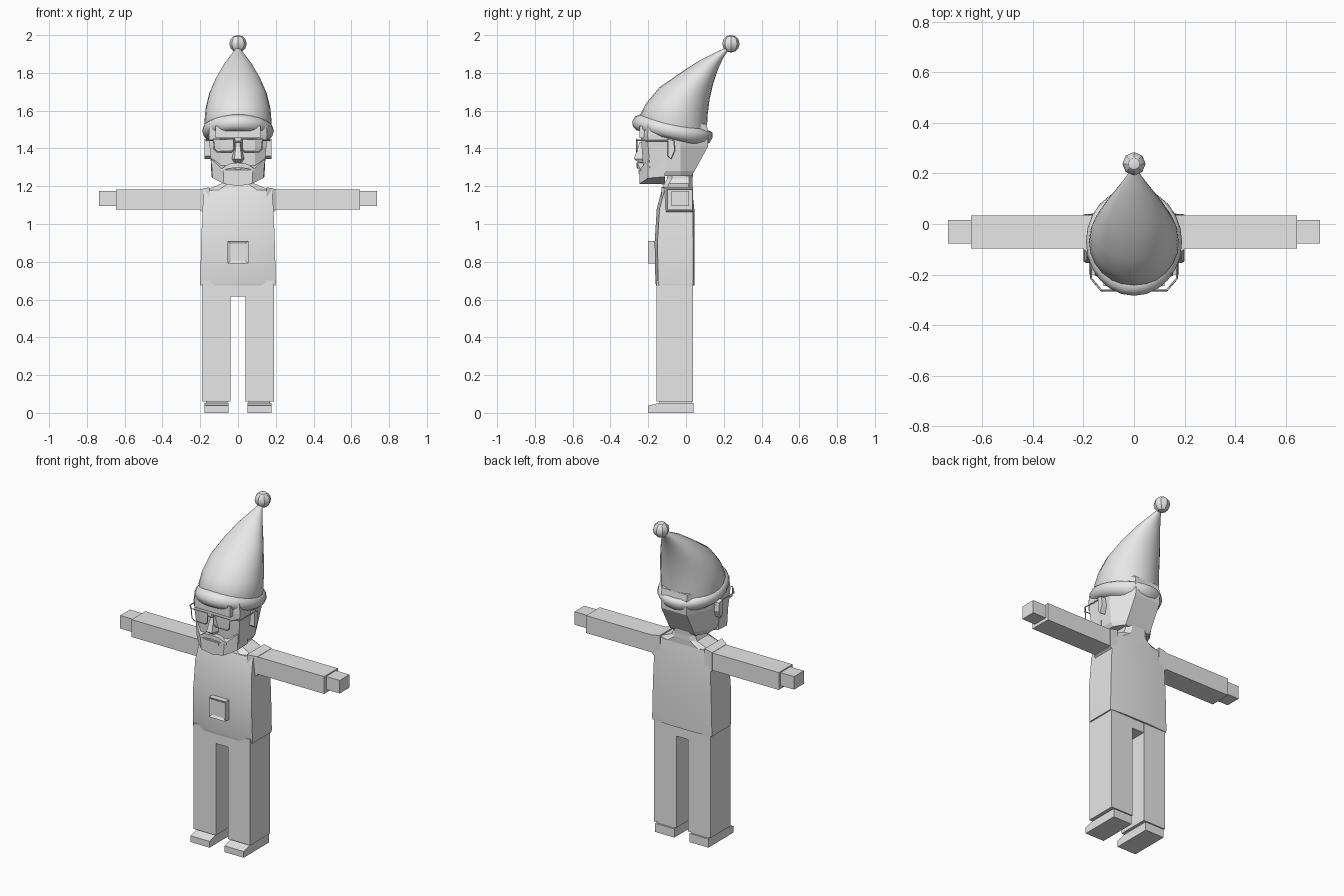
import bpy, bmesh, math
from mathutils import Vector

if "Cube" in bpy.data.objects:
    bpy.data.objects.remove(bpy.data.objects["Cube"])

grey = bpy.data.materials.new("plain_grey")
grey.diffuse_color = (0.8, 0.8, 0.8, 1)
grey.use_nodes = True
grey.node_tree.nodes["Principled BSDF"].inputs["Base Color"].default_value = grey.diffuse_color


def finish(name, bm, smooth=None):
    bmesh.ops.recalc_face_normals(bm, faces=bm.faces)
    mesh = bpy.data.meshes.new(name)
    bm.to_mesh(mesh)
    bm.free()
    mesh.materials.append(grey)
    ob = bpy.data.objects.new(name, mesh)
    bpy.context.collection.objects.link(ob)
    if smooth:
        bpy.ops.object.select_all(action='DESELECT')
        ob.select_set(True)
        bpy.context.view_layer.objects.active = ob
        bpy.ops.object.shade_smooth_by_angle(angle=math.radians(smooth))
    return ob


def loft(name, rings, loop=False, smooth=None):
    """Skin a list of equal-length rings; cap the ends unless it loops."""
    bm = bmesh.new()
    vs = [[bm.verts.new(p) for p in r] for r in rings]
    n = len(vs[0])
    for i in range(len(vs) if loop else len(vs) - 1):
        a, b = vs[i], vs[(i + 1) % len(vs)]
        for j in range(n):
            k = (j + 1) % n
            bm.faces.new((a[j], a[k], b[k], b[j]))
    if not loop:
        bm.faces.new(vs[0])
        bm.faces.new(vs[-1])
    return finish(name, bm, smooth)


def box(name, x, y, z):
    return loft(name, [[(x[0], y[0], h), (x[1], y[0], h), (x[1], y[1], h), (x[0], y[1], h)] for h in z])


def section(half, z):
    """Mirrored horizontal outline from right-hand (x, y) points, front to back."""
    return [(x, y, z) for x, y in half] + [(-x, y, z) for x, y in reversed(half)]


def prism(name, profile, x0, x1):
    """Side profile of (y, z) points extruded along x."""
    return loft(name, [[(x, y, z) for y, z in profile] for x in (x0, x1)])


def wire(name, paths, r=0.004):
    cu = bpy.data.curves.new(name, 'CURVE')
    cu.dimensions = '3D'
    cu.bevel_depth = r
    cu.bevel_resolution = 0
    for pts, cyc in paths:
        sp = cu.splines.new('POLY')
        sp.points.add(len(pts) - 1)
        for p, c in zip(sp.points, pts):
            p.co = (*c, 1)
        sp.use_cyclic_u = cyc
    cu.materials.append(grey)
    ob = bpy.data.objects.new(name, cu)
    bpy.context.collection.objects.link(ob)


# Shirt body and sloped shoulders with neck
loft("torso", [section([(0.10, f), (w, f + 0.015), (w, b - 0.008), (0.10, b)], z) for z, w, f, b in (
    (0.675, 0.198, -0.158, 0.045), (0.69, 0.2, -0.162, 0.046), (0.90, 0.195, -0.166, 0.046),
    (1.08, 0.188, -0.155, 0.044), (1.18, 0.18, -0.128, 0.032))], smooth=30)
loft("neck", [section([(w * 0.6, f), (w, f + 0.025), (w, b - 0.02), (w * 0.6, b)], z) for z, w, f, b in (
    (1.175, 0.18, -0.127, 0.032), (1.215, 0.085, -0.115, 0.035), (1.24, 0.075, -0.10, 0.035),
    (1.30, 0.075, -0.10, 0.04))])

# Buckle plate: raised block with a recessed centre
bm = bmesh.new()
bmesh.ops.create_cube(bm, size=1)
for v in bm.verts:
    v.co = (v.co.x * 0.11, -0.178 + v.co.y * 0.044, 0.85 + v.co.z * 0.12)
bm.normal_update()
front = [f for f in bm.faces if f.normal.y < -0.9]
bmesh.ops.inset_region(bm, faces=front, thickness=0.02)
bmesh.ops.translate(bm, verts=front[0].verts, vec=(0, 0.008, 0))
finish("buckle_plate", bm)

# Trousers, shoes, sleeves and hands
box("trouser_seat", (-0.05, 0.05), (-0.153, 0.035), (0.615, 0.70))
for s, side in ((1, "right"), (-1, "left")):
    box(side + "_leg", (s * 0.04, s * 0.19), (-0.155, 0.036), (0.06, 0.70))
    box(side + "_ankle", (s * 0.055, s * 0.17), (-0.14, 0.03), (0.04, 0.07))
    prism(side + "_shoe", [(-0.2, 0), (0.04, 0), (0.04, 0.052), (-0.145, 0.052), (-0.2, 0.038)],
          s * 0.05, s * 0.178)
    box(side + "_arm", (s * 0.15, s * 0.645), (-0.097, 0.034), (1.077, 1.182))
    box(side + "_hand", (s * 0.64, s * 0.735), (-0.077, 0.016), (1.096, 1.175))
    # Tapered shoulder seam around the sleeve root
    loft(side + "_shoulder", [[(s * x, a, z0), (s * x, b, z0), (s * x, b, z1), (s * x, a, z1)]
         for x, a, b, z0, z1 in ((0.15, -0.13, 0.036, 1.04, 1.195), (0.2, -0.1, 0.036, 1.072, 1.184))])

# Head, narrowing toward the nape
loft("head", [section([(0.09, f), (w, f + 0.035), (w, -0.03), (0.085, b)], z) for z, w, f, b in (
    (1.255, 0.125, -0.215, 0.03), (1.28, 0.138, -0.225, 0.045), (1.41, 0.15, -0.235, 0.116),
    (1.47, 0.155, -0.238, 0.118), (1.53, 0.15, -0.235, 0.11))])

# Jaw beard with a shallow pointed underside
half = [(0.0, -0.246), (0.075, -0.246), (0.135, -0.2), (0.14, -0.11), (0.0, -0.11)]
low = (1.2, 1.213, 1.243, 1.25, 1.21)
high = (1.285, 1.285, 1.345, 1.385, 1.30)


def jaw(zs, k):
    right = [(x * k, y, z) for (x, y), z in zip(half, zs)]
    return right + [(-x, y, z) for x, y, z in reversed(right[1:-1])]


loft("beard", [jaw(low, 1.0), jaw(high, 1.05)])

# Hair fringe, nose, moustache and lip
box("hair_fringe", (-0.12, 0.12), (-0.246, -0.2), (1.455, 1.52))
loft("nose", [[(-w, -0.225, z), (-w * 0.55, y, z), (w * 0.55, y, z), (w, -0.225, z)] for z, w, y in (
    (1.325, 0.022, -0.25), (1.345, 0.034, -0.276), (1.435, 0.016, -0.245))])
box("lip", (-0.045, 0.045), (-0.251, -0.23), (1.268, 1.282))
for s, side in ((1, "right"), (-1, "left")):
    loft(side + "_moustache", [[(s * x, -0.225, z0), (s * x, y, z0), (s * x, y, z1), (s * x, -0.225, z1)]
         for x, y, z0, z1 in ((0, -0.262, 1.30, 1.325), (0.05, -0.256, 1.293, 1.318),
                              (0.09, -0.242, 1.28, 1.29))])
    # Ear flaring outward
    loft(side + "_ear", [[(s * x, a, 1.36), (s * x, b, 1.345), (s * x, b + 0.02, 1.39),
                          (s * x, b + 0.015, 1.44), (s * x, a, 1.45)]
         for x, a, b in ((0.13, -0.1, -0.075), (0.178, -0.095, -0.08))])

# Spectacles: two lens rims, bridge and folded arms
paths = [([(-0.02, -0.264, 1.435), (0.02, -0.264, 1.435)], False)]
for s in (1, -1):
    paths.append(([(s * x, -0.262, z) for x, z in
                   ((0.02, 1.45), (0.13, 1.45), (0.125, 1.395), (0.11, 1.382), (0.035, 1.382), (0.02, 1.395))], True))
    paths.append(([(s * 0.13, -0.262, 1.445), (s * 0.17, -0.215, 1.442), (s * 0.168, -0.08, 1.44),
                   (s * 0.165, -0.065, 1.42)], False))
wire("spectacles", paths)

# Hat cone: tilted elliptical rings sweeping back to the tip
N = 24
cone = []
for fy, fz, by, bz, w in ((-0.24, 1.53, 0.108, 1.45, 0.17), (-0.245, 1.575, 0.11, 1.50, 0.178),
                          (-0.21, 1.64, 0.115, 1.58, 0.172), (-0.14, 1.724, 0.125, 1.66, 0.152),
                          (-0.03, 1.80, 0.143, 1.74, 0.118), (0.07, 1.865, 0.17, 1.82, 0.075),
                          (0.16, 1.91, 0.20, 1.885, 0.034), (0.222, 1.938, 0.232, 1.93, 0.006)):
    ring = []
    for i in range(N):
        a = 2 * math.pi * i / N
        t = 0.5 - 0.5 * math.cos(a)
        ring.append((w * math.sin(a), fy + (by - fy) * t, fz + (bz - fz) * t))
    cone.append(ring)
loft("hat_cone", cone, smooth=50)

# Rolled brim along the same tilted oval
brim = []
for i in range(N):
    a = 2 * math.pi * i / N
    c = Vector((0.145 * math.sin(a), -0.071 - 0.169 * math.cos(a), 1.4925 + 0.0425 * math.cos(a)))
    out = Vector((math.sin(a), -math.cos(a), 0.25 * math.cos(a) ** 2)).normalized()
    up = Vector((0, 0.25, 1)).normalized()
    brim.append([c + 0.045 * (out * math.cos(b) + up * math.sin(b))
                 for b in (2 * math.pi * j / 10 for j in range(10))])
loft("hat_brim", brim, loop=True, smooth=60)

# Pompom
bm = bmesh.new()
bmesh.ops.create_uvsphere(bm, u_segments=8, v_segments=6, radius=0.046)
for v in bm.verts:
    v.co += Vector((0, 0.238, 1.954))
finish("hat_pompom", bm, 30)
